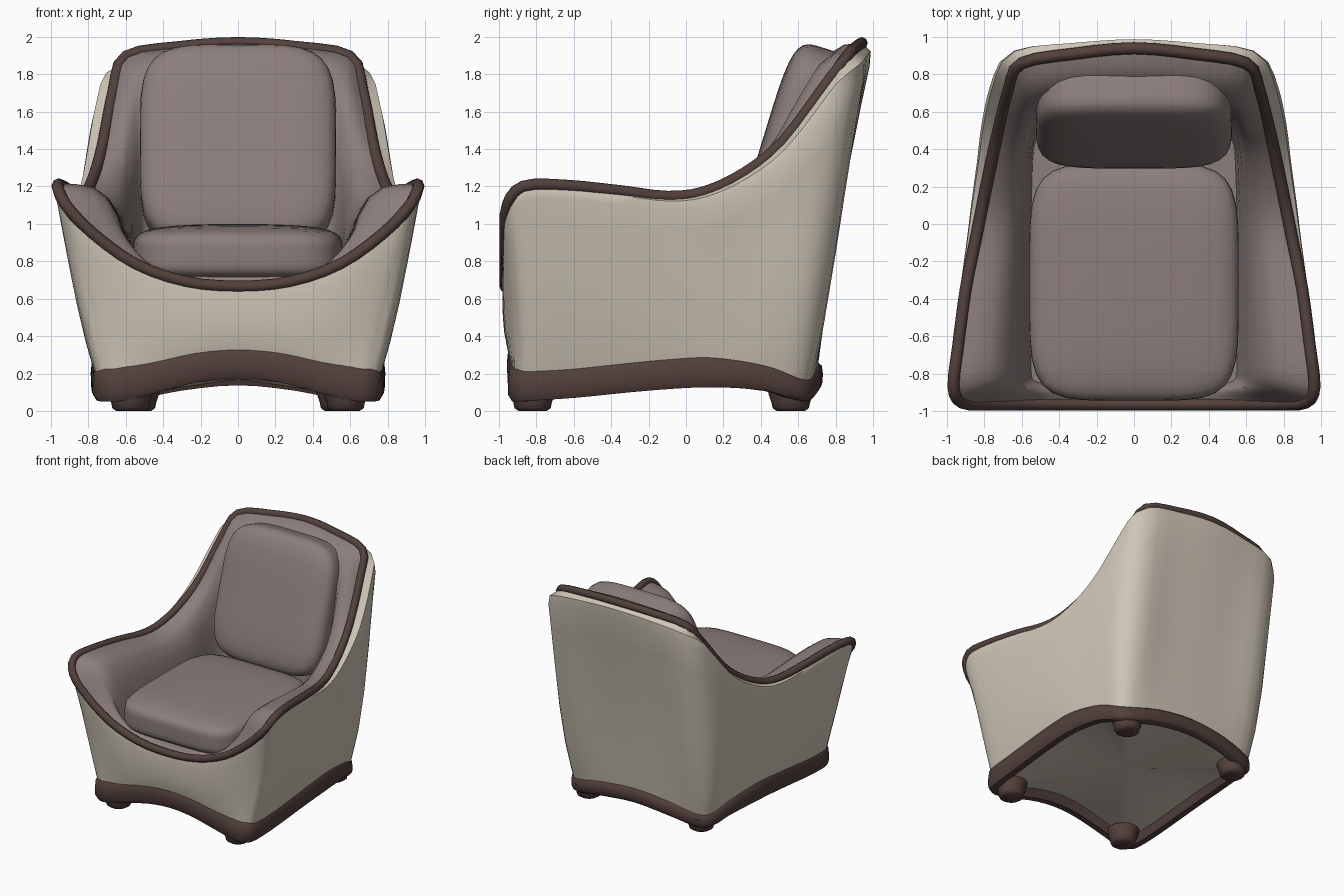
import bpy, bmesh, math
from mathutils import Vector, Matrix

if "Cube" in bpy.data.objects:
    bpy.data.objects.remove(bpy.data.objects["Cube"])

def material(name, rgb):
    m = bpy.data.materials.new(name)
    m.diffuse_color = (*rgb, 1)
    m.use_nodes = True
    m.node_tree.nodes["Principled BSDF"].inputs["Base Color"].default_value = m.diffuse_color
    return m

CREAM = material("cream_fabric", (0.62, 0.56, 0.47))
MAUVE = material("mauve_fabric", (0.26, 0.21, 0.20))
BROWN = material("brown_trim", (0.085, 0.052, 0.045))

def finish(name, bm, mat, recalc=True, angle=50):
    if recalc:
        bmesh.ops.recalc_face_normals(bm, faces=bm.faces)
    me = bpy.data.meshes.new(name)
    bm.to_mesh(me)
    bm.free()
    me.materials.append(mat)
    ob = bpy.data.objects.new(name, me)
    bpy.context.collection.objects.link(ob)
    bpy.ops.object.select_all(action='DESELECT')
    ob.select_set(True)
    bpy.context.view_layer.objects.active = ob
    bpy.ops.object.shade_smooth_by_angle(angle=math.radians(angle))
    return ob

def smooth_loop(half, steps=3):
    """Mirror a half outline in x, then refine it as a closed Catmull-Rom loop."""
    pts = half + [(-p[0], *p[1:]) for p in half[-2:0:-1]]
    n, out = len(pts), []
    for i in range(n):
        a, b, c, d = (pts[(i + k) % n] for k in (-1, 0, 1, 2))
        for s in range(steps):
            t = s / steps
            out.append(tuple(0.5 * (2*q + (r-p)*t + (2*p-5*q+4*r-u)*t*t + (3*q-p-3*r+u)*t**3)
                             for p, q, r, u in zip(a, b, c, d)))
    return out

def loft(bm, rings, closed=False):
    vs = [[bm.verts.new(p) for p in ring] for ring in rings]
    n = len(vs[0])
    pairs = list(zip(vs, vs[1:])) + ([(vs[-1], vs[0])] if closed else [])
    for a, b in pairs:
        for i in range(n):
            j = (i + 1) % n
            bm.faces.new((a[i], a[j], b[j], b[i]))
    return vs

def fan(bm, ring, centre, flip=False):
    c = bm.verts.new(centre)
    for a, b in zip(ring, ring[1:] + ring[:1]):
        bm.faces.new((b, a, c) if flip else (a, b, c))

def outward(path, i):
    t = (Vector(path[(i + 1) % len(path)][:3]) - Vector(path[i - 1][:3])).normalized()
    return t, t.cross(Vector((0, 0, 1))).normalized()

def sweep(name, path, section, mat, height=lambda p: 1):
    """Sweep an (outward, up) section round a closed path."""
    rings = []
    for u, v in section:
        ring = []
        for i, p in enumerate(path):
            t, n = outward(path, i)
            ring.append(Vector(p[:3]) + n * u + n.cross(t) * -v * height(p))
        rings.append(ring)
    bm = bmesh.new()
    loft(bm, rings, closed=True)
    return finish(name, bm, mat)

# Half outlines from front centre to back centre
# rim: x, y, z, back bulge weight, mid-height pinch (negative swells)
rim_half = [(0, -.965, .665, .2, -.03), (.28, -.965, .69, .2, -.03), (.55, -.965, .785, .2, -.025),
            (.78, -.965, .95, .2, .005), (.92, -.955, 1.10, .2, .02), (.965, -.87, 1.20, .25, -.02),
            (.94, -.65, 1.205, .4, -.035), (.90, -.35, 1.175, .5, -.035),
            (.85, -.1, 1.145, .7, -.035), (.81, .1, 1.17, .9, -.035), (.765, .32, 1.275, 1.1, -.04),
            (.72, .52, 1.44, 1.35, -.06), (.665, .73, 1.72, 1.4, -.085), (.60, .86, 1.895, 1.25, -.06),
            (.32, .91, 1.945, 1.05, -.01), (0, .94, 1.967, .9, 0)]
base_half = [(0, -.925, .265), (.22, -.925, .245), (.44, -.92, .19), (.62, -.92, .145),
             (.70, -.90, .14), (.74, -.83, .145), (.75, -.6, .16), (.755, -.3, .19),
             (.755, -.05, .21), (.75, .12, .215), (.73, .3, .2), (.70, .45, .175),
             (.65, .59, .125), (.57, .65, .12), (.32, .69, .17), (0, .70, .20)]
floor_half = [(0, -.88), (.25, -.88), (.42, -.87), (.50, -.85), (.54, -.83), (.55, -.78),
              (.55, -.6), (.55, -.35), (.55, -.1), (.55, .08), (.545, .24), (.54, .36),
              (.52, .46), (.46, .53), (.25, .55), (0, .55)]
rim = smooth_loop(rim_half)
base = smooth_loop(base_half)
seat_line = smooth_loop([(x, y, .74) for x, y in floor_half])

# Outer shell, bulging behind the rim at the back, closed underneath
rows = [(-.02, 0), (.06, 0), (.2, 0), (.4, .005), (.6, .02), (.8, .045), (.93, .065),
        (.975, .06), (1, 0)]
rings = []
for t, bulge in rows:
    ring = []
    for i, (r, b) in enumerate(zip(rim, base)):
        n = outward(rim, i)[1]
        off = bulge * r[3] - r[4] * math.sin(math.pi * max(t, 0) ** .8)
        ring.append(Vector(b).lerp(Vector(r[:3]), t) + n * off)
    rings.append(ring)
bm = bmesh.new()
vs = loft(bm, rings)
fan(bm, vs[0], (0, -.1, .17), flip=True)
finish("outer_shell", bm, CREAM, recalc=False)

# Inner lining: rolled arms, steep walls beside the back cushion
arm = [(0, 0), (.2, -.01), (.45, .03), (.63, .14), (.78, .36), (.9, .65), (1, 1)]
back = [(0, 0), (.25, .01), (.5, .06), (.7, .18), (.85, .42), (.94, .7), (1, 1)]
rings = []
for (ah, av), (bh, bv) in zip(arm, back):
    ring = []
    for r, f in zip(rim, seat_line):
        k = min(max((r[3] - .4) / .6, 0), 1)
        h, v = ah + (bh - ah) * k, av + (bv - av) * k
        ring.append((r[0] + (f[0] - r[0]) * h, r[1] + (f[1] - r[1]) * h, r[2] + (f[2] - r[2]) * v))
    rings.append(ring)
bm = bmesh.new()
vs = loft(bm, rings)
fan(bm, vs[-1], (0, -.15, .74))
finish("inner_lining", bm, MAUVE, recalc=False)

# Rim piping and base band (lower at the back)
circle = [(.032 * math.cos(a * math.pi / 4), .032 * math.sin(a * math.pi / 4)) for a in range(8)]
sweep("rim_piping", rim, circle, BROWN)
band = [(-.09, -.07), (.005, -.085), (.026, -.06), (.032, 0), (.03, .06), (.012, .09), (-.04, .09)]
sweep("base_band", base, band, BROWN,
      lambda p: 1 - .3 * min(max((p[1] - .1) / .5, 0), 1))

# Cushions as rounded boxes
def cushion(name, centre, half, power, tilt=0, dome=0):
    bm = bmesh.new()
    bmesh.ops.create_cube(bm, size=2)
    bmesh.ops.subdivide_edges(bm, edges=bm.edges, cuts=11, use_grid_fill=True)
    for v in bm.verts:
        v.co /= sum(abs(c) ** power for c in v.co) ** (1 / power)
        v.co = Vector((v.co.x * half[0], v.co.y * half[1], v.co.z * half[2]))
        if dome and v.co.z > 0:
            v.co.z += dome * (1 - (v.co.x / half[0]) ** 2) * (1 - (v.co.y / half[1]) ** 2)
    bmesh.ops.transform(bm, verts=bm.verts,
                        matrix=Matrix.Translation(centre) @ Matrix.Rotation(tilt, 4, 'X'))
    return finish(name, bm, MAUVE)

cushion("seat_cushion", (0, -.31, .835), (.56, .635, .145), 5, dome=.02)
cushion("back_cushion", (0, .575, 1.41), (.525, .17, .555), 4.5, tilt=math.radians(-17))

# Turned feet
def foot(name, x, y):
    bm = bmesh.new()
    prof = [(.075, 0), (.097, .015), (.103, .045), (.115, .08), (.13, .13)]
    vs = loft(bm, [[(x + r * math.cos(a * math.pi / 8), y + r * math.sin(a * math.pi / 8), z)
                    for a in range(16)] for r, z in prof])
    bm.faces.new(vs[0])
    bm.faces.new(vs[-1])
    finish(name, bm, BROWN)

for side, s in (("left", -1), ("right", 1)):
    foot(f"front_{side}_foot", s * .575, -.82)
    foot(f"back_{side}_foot", s * .54, .56)
